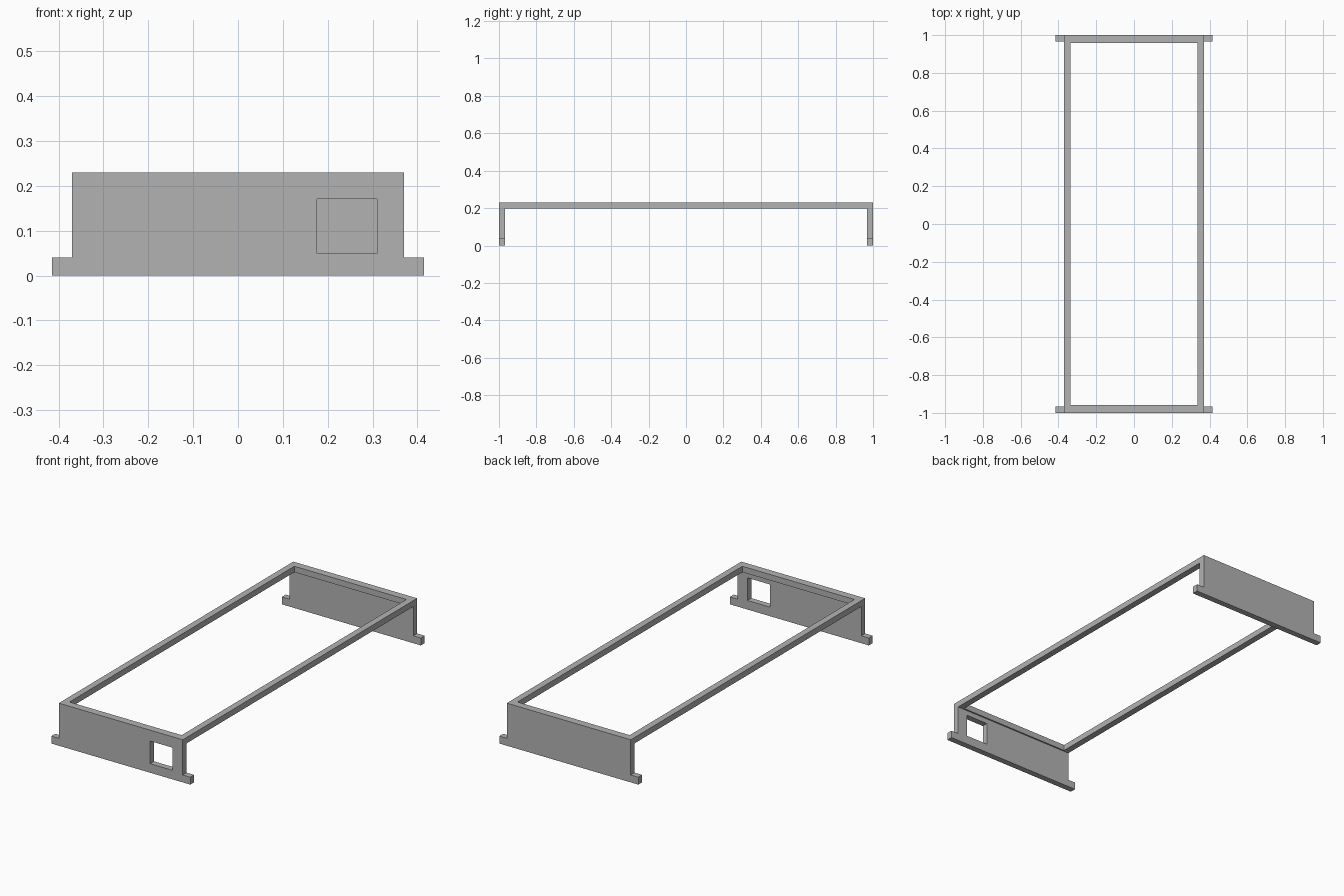
import bpy
import bmesh
from mathutils import Matrix, Vector

if "Cube" in bpy.data.objects:
    bpy.data.objects.remove(bpy.data.objects["Cube"], do_unlink=True)

# Main dimensions
HALF_LENGTH, HALF_WIDTH, FOOT_X = 1.0, 0.37, 0.415
HEIGHT, FOOT_TOP, RAIL_BOTTOM = 0.23, 0.04, 0.198
PANEL, RAIL, BEAM = 0.033, 0.035, 0.041
INNER_Y = HALF_LENGTH - PANEL
INNER_X = HALF_WIDTH - RAIL

grey = bpy.data.materials.new("plain grey")
grey.use_nodes = True
colour = (0.45, 0.45, 0.45, 1)
grey.diffuse_color = colour
grey.node_tree.nodes["Principled BSDF"].inputs["Base Color"].default_value = colour


def add_object(name, bm):
    bmesh.ops.recalc_face_normals(bm, faces=bm.faces)
    mesh = bpy.data.meshes.new(name)
    bm.to_mesh(mesh)
    bm.free()
    mesh.materials.append(grey)
    obj = bpy.data.objects.new(name, mesh)
    bpy.context.collection.objects.link(obj)
    return obj


def box(name, low, high):
    low, high = Vector(low), Vector(high)
    bm = bmesh.new()
    place = Matrix.Translation((low + high) / 2) @ Matrix.Diagonal((*(high - low), 1))
    bmesh.ops.create_cube(bm, size=1, matrix=place)
    return add_object(name, bm)


def end_panel(name, y):
    # Upright plate with a foot tab at each lower corner
    half = [(FOOT_X, 0), (FOOT_X, FOOT_TOP), (HALF_WIDTH, FOOT_TOP), (HALF_WIDTH, HEIGHT)]
    outline = half + [(-x, z) for x, z in reversed(half)]
    bm = bmesh.new()
    face = bm.faces.new([bm.verts.new((x, y, z)) for x, z in outline])
    extruded = bmesh.ops.extrude_face_region(bm, geom=[face])["geom"]
    verts = [v for v in extruded if isinstance(v, bmesh.types.BMVert)]
    bmesh.ops.translate(bm, verts=verts, vec=(0, PANEL, 0))
    return add_object(name, bm)


# End panels
front_panel = end_panel("front_panel", -HALF_LENGTH)
end_panel("back_panel", INNER_Y)

# Square window through the front panel
cutter = box("window_cutter", (0.176, -1.1, 0.049), (0.31, -0.9, 0.171))
cutter.hide_render = True
cutter.hide_set(True)
cut = front_panel.modifiers.new("window", "BOOLEAN")
cut.operation = "DIFFERENCE"
cut.solver = "EXACT"
cut.object = cutter

# Long rails joining the panels
for side, s in (("left", 1), ("right", -1)):
    a, b = sorted((s * INNER_X, s * HALF_WIDTH))
    box(side + "_rail", (a, -INNER_Y, RAIL_BOTTOM), (b, INNER_Y, HEIGHT))

# Shallow inner lips completing the top frame
for end, s in (("front", -1), ("back", 1)):
    a, b = sorted((s * INNER_Y, s * (HALF_LENGTH - BEAM)))
    box(end + "_lip", (-INNER_X, a, RAIL_BOTTOM), (INNER_X, b, HEIGHT))
